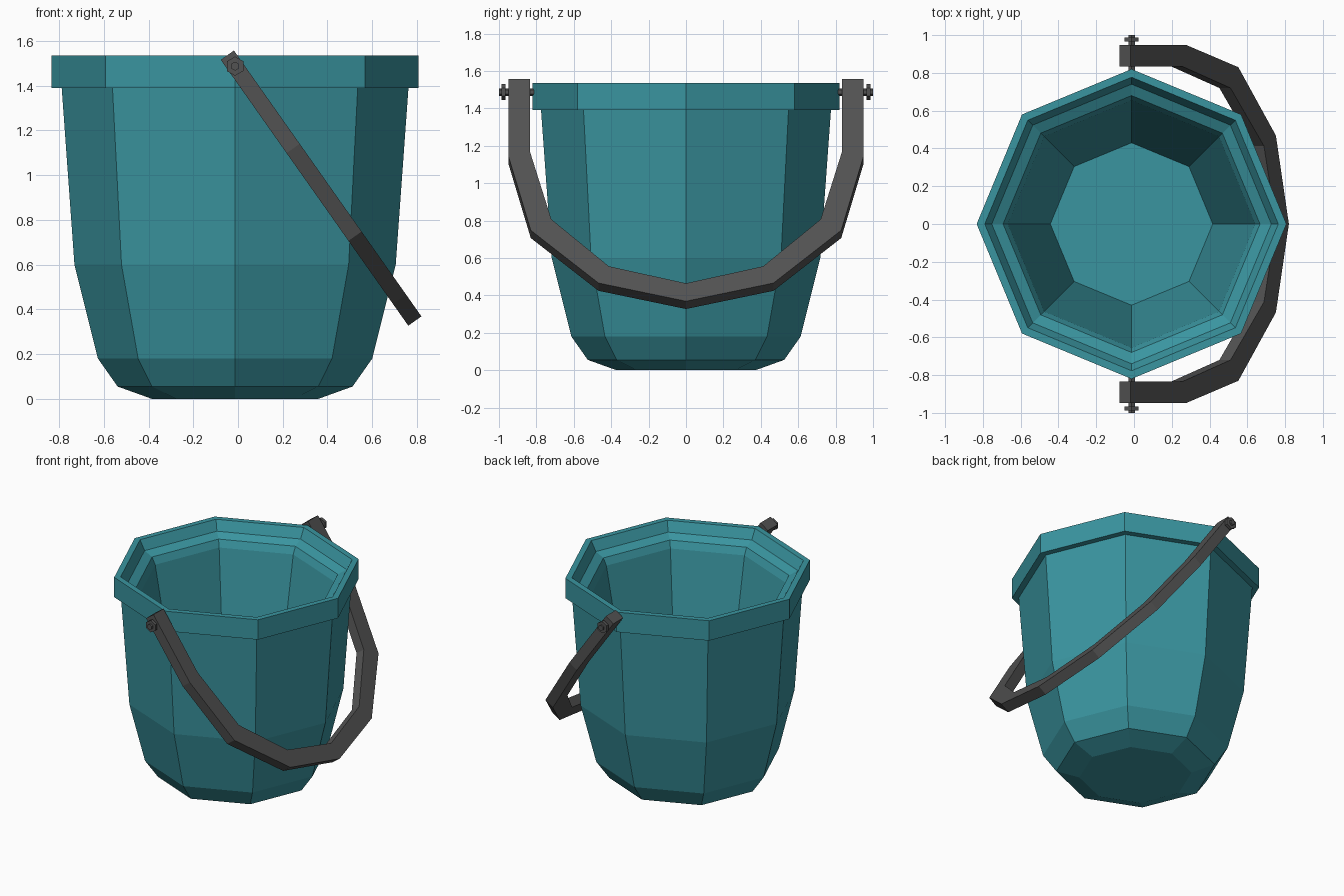
import bpy, bmesh, math
from mathutils import Vector, Matrix

if "Cube" in bpy.data.objects:
    bpy.data.objects.remove(bpy.data.objects["Cube"])

CX, PIVOT_Z = -0.013, 1.487


def material(name, rgb):
    m = bpy.data.materials.new(name)
    m.diffuse_color = (*rgb, 1)
    m.use_nodes = True
    m.node_tree.nodes["Principled BSDF"].inputs["Base Color"].default_value = m.diffuse_color
    return m


teal = material("teal plastic", (0.042, 0.30, 0.35))
grey = material("dark grey metal", (0.085, 0.085, 0.085))


def finish(bm, name, mat):
    bmesh.ops.recalc_face_normals(bm, faces=bm.faces)
    me = bpy.data.meshes.new(name)
    bm.to_mesh(me)
    bm.free()
    me.materials.append(mat)
    ob = bpy.data.objects.new(name, me)
    bpy.context.collection.objects.link(ob)
    return ob


def lathe(name, profile, sides, mat, start=0.0):
    """Revolve (radius, height) points about z and cap both ends."""
    bm = bmesh.new()
    rings = []
    for r, z in profile:
        rings.append([bm.verts.new((r * math.cos(start + 2 * math.pi * i / sides),
                                    r * math.sin(start + 2 * math.pi * i / sides), z))
                      for i in range(sides)])
    for a, b in zip(rings, rings[1:]):
        for i in range(sides):
            j = (i + 1) % sides
            bm.faces.new((a[i], a[j], b[j], b[i]))
    bm.faces.new(rings[0])
    bm.faces.new(rings[-1])
    return finish(bm, name, mat)


# Octagonal bucket: outside wall, rim, stepped inner lip, inside wall and floor
bucket = lathe("bucket", [
    (0.372, 0.0), (0.525, 0.055), (0.613, 0.18), (0.718, 0.60), (0.775, 1.39),
    (0.82, 1.39), (0.82, 1.535), (0.777, 1.535), (0.74, 1.465), (0.68, 1.435),
    (0.655, 1.385), (0.43, 0.15)], 8, teal)
bucket.location.x = CX

# Handle: flat bar drawn in its own tilted plane (y, distance down the bar)
outer = [(0.948, 0.0), (0.948, 0.51), (0.83, 0.99), (0.468, 1.335), (0, 1.454)]
inner = [(0.833, 0.0), (0.833, 0.48), (0.72, 0.918), (0.413, 1.225), (0, 1.337)]
outer += [(-y, s) for y, s in outer[-2::-1]]
inner += [(-y, s) for y, s in inner[-2::-1]]
down = Vector((0.838, 0, -1.188)).normalized()
normal = Vector((-down.z, 0, down.x))
top = Vector((CX, 0, PIVOT_Z)) - down * 0.06
bm = bmesh.new()
sections = []
for o, i in zip(outer, inner):
    sections.append([bm.verts.new(top + down * s + Vector((0, y, 0)) + normal * t)
                     for (y, s), t in ((o, 0.036), (i, 0.036), (i, -0.036), (o, -0.036))])
for a, b in zip(sections, sections[1:]):
    for k in range(4):
        m = (k + 1) % 4
        bm.faces.new((a[k], a[m], b[m], b[k]))
bm.faces.new(sections[0])
bm.faces.new(sections[-1])
finish(bm, "handle", grey)

# Hinge pins with a hexagonal collar, one on each side
for side, label in ((1, "back"), (-1, "front")):
    pin = lathe(label + "_hinge_pin", [
        (0.02, 0.79), (0.02, 0.965), (0.043, 0.965), (0.043, 0.987),
        (0.02, 0.987), (0.02, 1.0)], 6, grey, math.pi / 2)
    pin.matrix_world = (Matrix.Translation((CX, 0, PIVOT_Z))
                        @ Matrix.Rotation(-side * math.pi / 2, 4, 'X'))
